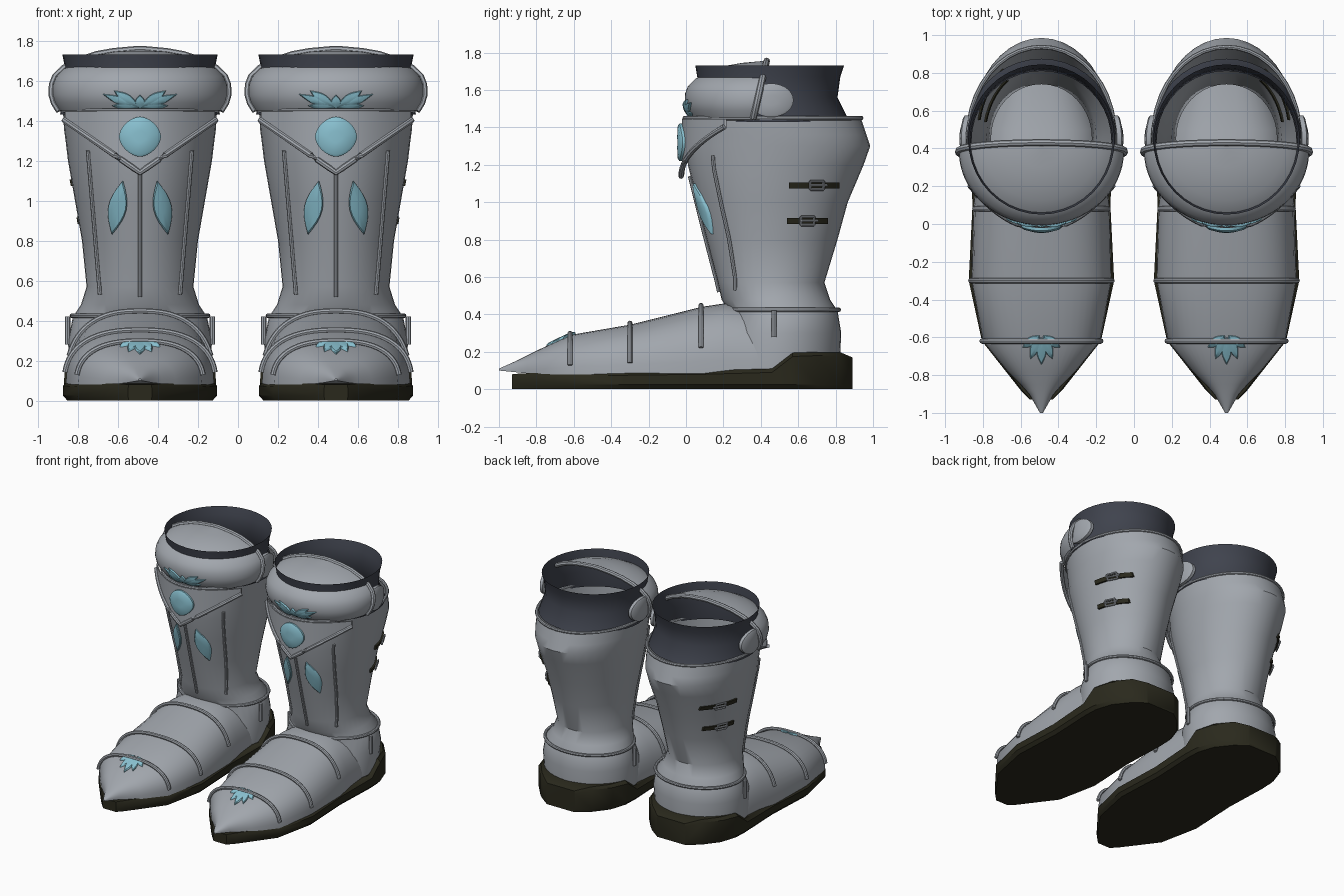
import bpy, bmesh
from math import sin, cos, pi, sqrt, radians
from mathutils import Vector

if "Cube" in bpy.data.objects:
    bpy.data.objects.remove(bpy.data.objects["Cube"], do_unlink=True)

OFFSET = 0.49      # distance of each boot from the middle
parts = []


def material(name, rgb, rough=0.6):
    m = bpy.data.materials.new(name)
    m.use_nodes = True
    m.diffuse_color = (*rgb, 1)
    bsdf = m.node_tree.nodes["Principled BSDF"]
    bsdf.inputs["Base Color"].default_value = (*rgb, 1)
    bsdf.inputs["Roughness"].default_value = rough
    return m


STEEL = material("steel grey", (0.36, 0.385, 0.42))
LINING = material("dark slate lining", (0.05, 0.056, 0.075))
LEATHER = material("dark olive leather", (0.023, 0.022, 0.012))
GEM = material("pale cyan", (0.25, 0.53, 0.63))


def build(name, shells, mat, cap=True, closed=True):
    """Skin each shell (a list of point rings), then mirror it to the other boot."""
    bm = bmesh.new()
    for rings in shells:
        vs = [[bm.verts.new((p[0] + OFFSET, p[1], p[2])) for p in r] for r in rings]
        n = len(vs[0])
        for a, b in zip(vs, vs[1:]):
            for i in range(n if closed else n - 1):
                j = (i + 1) % n
                bm.faces.new((a[i], a[j], b[j], b[i]))
        if cap:
            bm.faces.new(vs[0][::-1])
            bm.faces.new(vs[-1])
    bmesh.ops.recalc_face_normals(bm, faces=bm.faces)
    me = bpy.data.meshes.new(name)
    bm.to_mesh(me)
    bm.free()
    me.materials.append(mat)
    ob = bpy.data.objects.new(name, me)
    bpy.context.collection.objects.link(ob)
    mod = ob.modifiers.new("other boot", 'MIRROR')
    mod.use_mirror_merge = False
    parts.append(ob)


def tube(pts, r=0.014, loop=False, sides=8):
    """Rings of a round tube along a path."""
    pts = [Vector(p) for p in pts]
    n = len(pts)
    rings = []
    for i, p in enumerate(pts):
        a = pts[(i - 1) % n] if loop else pts[max(i - 1, 0)]
        b = pts[(i + 1) % n] if loop else pts[min(i + 1, n - 1)]
        t = (b - a).normalized()
        up = Vector((0, 0, 1)) if abs(t.z) < 0.99 else Vector((0, 1, 0))
        if abs(t.y) < 0.3 and not loop:
            up = Vector((0, 1, 0))
        u = t.cross(up).normalized()
        v = t.cross(u)
        rings.append([p + r * (u * cos(k * 2 * pi / sides) + v * sin(k * 2 * pi / sides))
                      for k in range(sides)])
    return rings + rings[:1] if loop else rings


def lerp(rows, k):
    """Interpolate a table by its first column."""
    k = min(max(k, rows[0][0]), rows[-1][0])
    for a, b in zip(rows, rows[1:]):
        if k <= b[0]:
            t = (k - a[0]) / (b[0] - a[0])
            return [p + (q - p) * t for p, q in zip(a[1:], b[1:])]


def steps(a, b, n):
    return [a + (b - a) * i / n for i in range(n + 1)]


def ellipse(rx, y0, y1, z, n=40):
    return [(rx * cos(2 * pi * i / n), (y0 + y1) / 2 + (y1 - y0) / 2 * sin(2 * pi * i / n), z)
            for i in range(n)]


# Shaft and heel: height, half width, front y, back y
SHAFT = [(.1, .35, .16, .82), (.3, .36, .18, .83), (.42, .335, .23, .81), (.48, .295, .19, .77),
         (.57, .267, .17, .74), (.8, .29, .11, .81), (1, .325, .06, .865), (1.2, .36, .01, .95),
         (1.3, .372, 0, .985), (1.36, .38, 0, .965), (1.45, .385, -.005, .935)]
build("shaft", [[ellipse(*row[1:], row[0]) for row in SHAFT]], STEEL, cap=False)
build("top_ring", [tube(ellipse(.388, -.007, .937, 1.45), .012, True)], STEEL, cap=False)
build("ankle_ring", [tube(ellipse(.34, .225, .817, .425), .012, True)], STEEL, cap=False)


def shaft_front(x, z, out=0.0):
    rx, y0, y1 = lerp(SHAFT, z)
    return (x, (y0 + y1) / 2 - (y1 - y0) / 2 * sqrt(max(0, 1 - (x / rx) ** 2)) - out, z)


def shaft_side(y, z, out=0.0):
    rx, y0, y1 = lerp(SHAFT, z)
    return (rx * sqrt(max(0, 1 - ((2 * y - y0 - y1) / (y1 - y0)) ** 2)) + out, y, z)


# Foot: y, half width, bottom, top
FOOT = [(-1, .008, .1, .11), (-.9, .065, .09, .155), (-.85, .11, .085, .18), (-.78, .18, .08, .215),
        (-.62, .31, .08, .29), (-.3, .37, .08, .345), (.08, .36, .08, .44), (.2, .35, .08, .458),
        (.35, .34, .08, .45), (.5, .33, .08, .40), (.76, .22, .08, .38)]
POWER = 0.8


def foot_arc(y, low=0.0, out=0.0, n=24):
    w, zb, zt = lerp(FOOT, y)
    pts = [(-(w + out) * (1 if cos(a) > 0 else -1) * abs(cos(a)) ** POWER, y,
            zb + (zt + out - zb) * abs(sin(a)) ** POWER) for a in steps(0, pi, n)]
    return [p for p in pts if p[2] >= low]


def foot_top(x, y, out=0.0):
    w, zb, zt = lerp(FOOT, y)
    return (x, y, zb + (zt - zb) * max(0, 1 - abs(x / w) ** (2 / POWER)) ** (POWER / 2) + out)


build("foot", [[foot_arc(row[0]) for row in FOOT]], STEEL)
for name, y, low in (("toe", -.62, .12), ("middle", -.3, .14), ("instep", .08, .21)):
    build(name + "_band", [tube(foot_arc(y, low, .008, 40))], STEEL)
build("ankle_bars", [tube([(s * .362, .47, z) for z in (.28, .35, .42)]) for s in (-1, 1)], STEEL)

# Sole with raised heel: y, half width, top height
SOLE = [(-.93, .06, .08), (-.88, .11, .085), (-.62, .315, .09), (-.3, .385, .095), (.1, .365, .1),
        (.46, .38, .11), (.57, .375, .195), (.7, .33, .2), (.82, .23, .2), (.89, .13, .17)]
build("sole", [[[(s * w * f, y, z) for s, f, z in
                 ((-1, .94, 0), (-1, 1, .025), (-1, 1, t - .02), (-1, .93, t),
                  (1, .93, t), (1, 1, t - .02), (1, 1, .025), (1, .94, 0))]
                for y, w, t in SOLE]], LEATHER)

# Dark lining collar
build("lining_collar", [[ellipse(.40, .06, .875, 1.43), ellipse(.37, .07, .81, 1.56),
                         ellipse(.376, .06, .825, 1.67), ellipse(.388, .05, .845, 1.73)]],
      LINING, cap=False)

# Knee guard: half of a turned dome, with a rim and side discs
KNEE = [(1.45, .40), (1.49, .425), (1.53, .437), (1.58, .435), (1.62, .42), (1.66, .38),
        (1.70, .305), (1.73, .215), (1.745, .13), (1.755, .02)]
KNEE_Y = .43


def knee_front(x, z, out=0.0):
    r = lerp(KNEE, z)[0]
    return (x, KNEE_Y - sqrt(max(0, r * r - x * x)) - out, z)


build("knee_guard", [[[(r * cos(a), KNEE_Y + r * sin(a) - .06 * (1.755 - z) / .3 * (1 + sin(a)), z)
                       for a in steps(-pi, 0, 32)] for z, r in KNEE]],
      STEEL, cap=False, closed=False)
rim = [(s * (r + .003), .36 + .07 * (z - 1.45) / .3, z)
       for s, rows in ((-1, KNEE), (1, KNEE[::-1])) for z, r in rows]
build("knee_rim", [tube(rim, .018)], STEEL)


def ear(s, scale, out):
    ring = []
    for i in range(28):
        a = 2 * pi * i / 28
        y = .455 + .12 * scale * cos(a)
        ring.append((s * (sqrt(.42 ** 2 - (y - .45) ** 2) + out), y, 1.545 + .09 * scale * sin(a)))
    return ring


build("knee_side_discs", [[ear(s, 1, -.02), ear(s, 1, .004), ear(s, .88, .01), ear(s, .3, .014)]
                          for s in (-1, 1)], STEEL)


# Pointed front shield and its V trim
def shield(x, z, out=0.0):
    return (x, -.022 + .22 * (x / .37) ** 2 - out, z)


def v_edge(x):
    return 1.14 + .26 * abs(x) / .375


build("front_shield", [[[shield(x, 1.445), shield(x, v_edge(x)), shield(x, v_edge(x), -.012),
                         shield(x, 1.445, -.012)] for x in steps(-.375, .375, 24)]], STEEL)
build("shield_trim", [tube([shield(x, v_edge(x), .004) for x in steps(-.38, .38, 24)], .015)], STEEL)

# Thin ridges on the shaft
ridges = [tube([shaft_front(0, z, .004) for z in steps(1.14, .52, 10)], .011)]
for s in (-1, 1):
    ridges.append(tube([shaft_front(s * (.2 + .06 * (z - .53) / .72), z, .004)
                        for z in steps(1.25, .53, 10)], .011))
build("shaft_ridges", ridges, STEEL)


# Inlays laid on a surface
def inlay(outline, surface, thick):
    cx = sum(p[0] for p in outline) / len(outline)
    cy = sum(p[1] for p in outline) / len(outline)

    def ring(f, out):
        return [surface(cx + (u - cx) * f, cy + (v - cy) * f, out) for u, v in outline]
    return [ring(1, -.008), ring(1, thick * .6), ring(.88, thick), ring(.3, thick * 1.15)]


def leaf(base, tip, width, n=8):
    b, t = Vector(base), Vector(tip)
    side = Vector((-(t - b).y, (t - b).x)).normalized() * width
    one = [b + (t - b) * k + side * sin(pi * k) for k in steps(0, 1, n)]
    two = [b + (t - b) * k - side * sin(pi * k) for k in steps(0, 1, n)]
    return one + two[-2:0:-1]


def power(c, e):
    return (1 if c > 0 else -1) * abs(c) ** e


gem = [(.105 * power(cos(a), 1.15), 1.32 + .1 * power(sin(a), 1.15))
       for a in steps(0, 2 * pi * 31 / 32, 31)]
build("shield_gem", [inlay(gem, shield, .022)], GEM)
build("shaft_leaves", [inlay(leaf((s * .14, .83), (s * .085, 1.1), .046), shaft_front, .018)
                       for s in (-1, 1)], GEM)
crest = [((0, 1.455), (0, 1.53), .025)]
toe = [((0, -.6), (0, -.745), .026)]
for s in (-1, 1):
    crest += [((0, 1.46), (s * .13, 1.55), .026), ((0, 1.46), (s * .187, 1.533), .02),
              ((0, 1.465), (s * .14, 1.475), .018)]
    toe += [((s * .01, -.59), (s * .058, -.715), .024), ((s * .01, -.59), (s * .1, -.655), .024)]
build("knee_flower", [inlay(leaf(*p), knee_front, .014) for p in crest], GEM)
build("toe_flower", [inlay(leaf(*p), foot_top, .012) for p in toe], GEM)

# Outer straps and buckles
straps, frames = [], []
for z, ya, yb, yc in ((1.09, .55, .82, .70), (.9, .54, .76, .65)):
    straps.append([[shaft_side(y, z + dz, o) for dz, o in
                    ((-.016, -.01), (-.016, .014), (.016, .014), (.016, -.01))]
                   for y in steps(ya, yb, 8)])
    corners = [(-.035, -.022), (.035, -.022), (.035, .022), (-.035, .022), (-.035, -.022)]
    for (a, b), (c, d) in zip(corners, corners[1:]):
        frames.append(tube([shaft_side(yc + a, z + b, .022), shaft_side(yc + c, z + d, .022)], .007))
    frames.append(tube([shaft_side(yc - .04, z, .026), shaft_side(yc + .055, z, .026)], .007))
build("side_straps", straps, LEATHER)
build("strap_buckles", frames, STEEL)

# Smooth shading with crisp edges
bpy.ops.object.select_all(action='DESELECT')
for ob in parts:
    ob.select_set(True)
bpy.context.view_layer.objects.active = parts[0]
bpy.ops.object.shade_smooth_by_angle(angle=radians(35))
